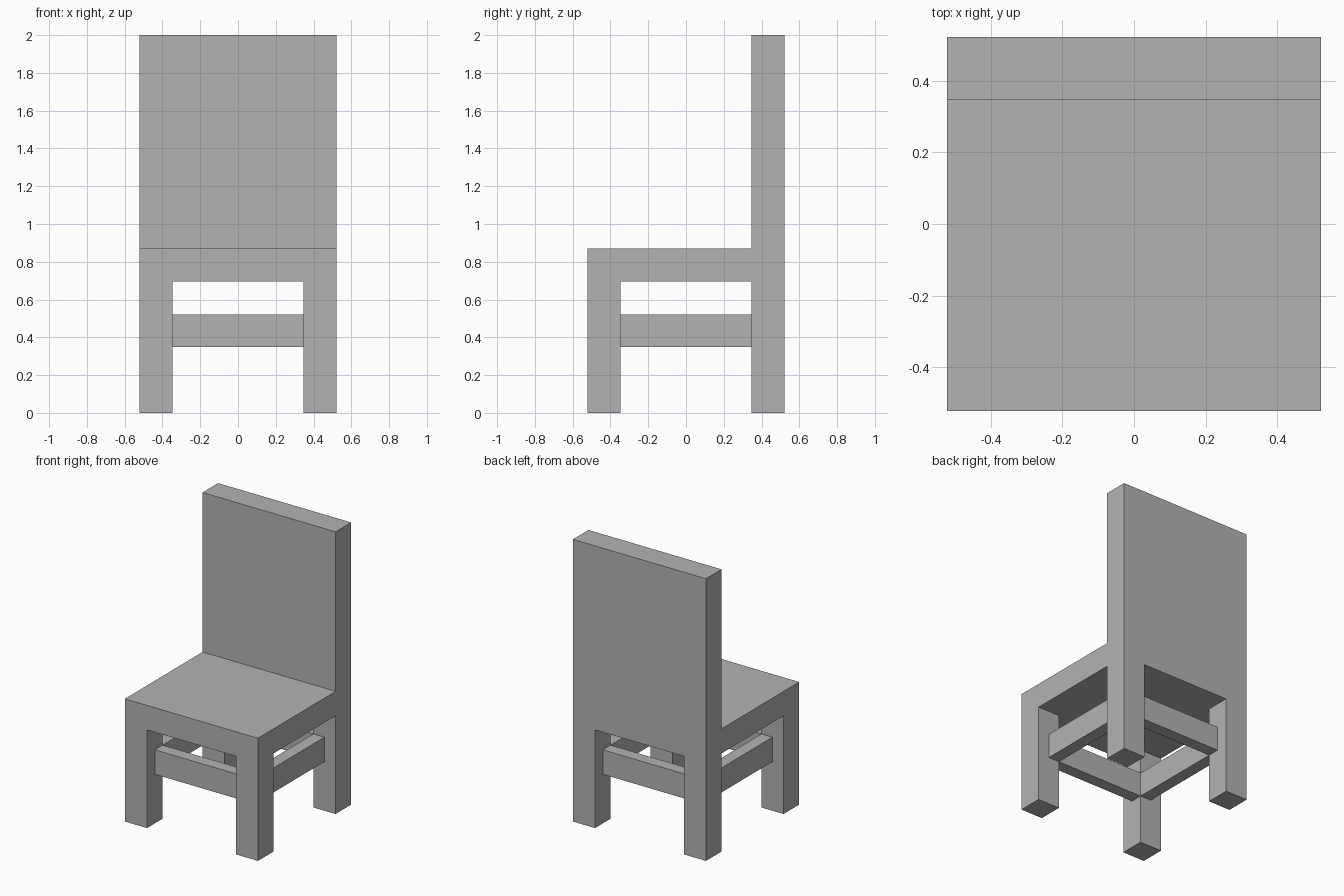
import bpy

if "Cube" in bpy.data.objects:
    bpy.data.objects.remove(bpy.data.objects["Cube"])

U = 1 / 23          # module: the chair is 46 modules tall and 24 wide
HALF, INNER, RAIL_OUT = 12 * U, 8 * U, 10 * U
RAIL_LOW, RAIL_TOP = 8 * U, 12 * U
SEAT_LOW, SEAT_TOP, TOP = 16 * U, 20 * U, 46 * U

grey = bpy.data.materials.new("plain_grey")
grey.diffuse_color = (0.45, 0.45, 0.45, 1)
grey.use_nodes = True
grey.node_tree.nodes["Principled BSDF"].inputs["Base Color"].default_value = grey.diffuse_color


def box(name, x, y, z):
    """Box spanning the given (low, high) ranges."""
    spans = [sorted(s) for s in (x, y, z)]
    bpy.ops.mesh.primitive_cube_add(size=1, location=[(a + b) / 2 for a, b in spans])
    ob = bpy.context.object
    ob.name = name
    ob.scale = [b - a for a, b in spans]
    bpy.ops.object.transform_apply(location=False, rotation=False, scale=True)
    ob.data.materials.append(grey)
    return ob


# Seat slab and tall backrest
box("seat", (-HALF, HALF), (-HALF, HALF), (SEAT_LOW, SEAT_TOP))
box("backrest", (-HALF, HALF), (INNER, HALF), (SEAT_TOP, TOP))

# Four square legs at the corners
for sx, side in ((-1, "left"), (1, "right")):
    for sy, end in ((-1, "front"), (1, "back")):
        box(f"{end}_{side}_leg", (sx * INNER, sx * HALF), (sy * INNER, sy * HALF), (0, SEAT_LOW))

# Thin rails between the legs, flush with the inner leg faces
for s, end, side in ((-1, "front", "left"), (1, "back", "right")):
    box(f"{end}_rail", (-INNER, INNER), (s * INNER, s * RAIL_OUT), (RAIL_LOW, RAIL_TOP))
    box(f"{side}_rail", (s * INNER, s * RAIL_OUT), (-INNER, INNER), (RAIL_LOW, RAIL_TOP))
